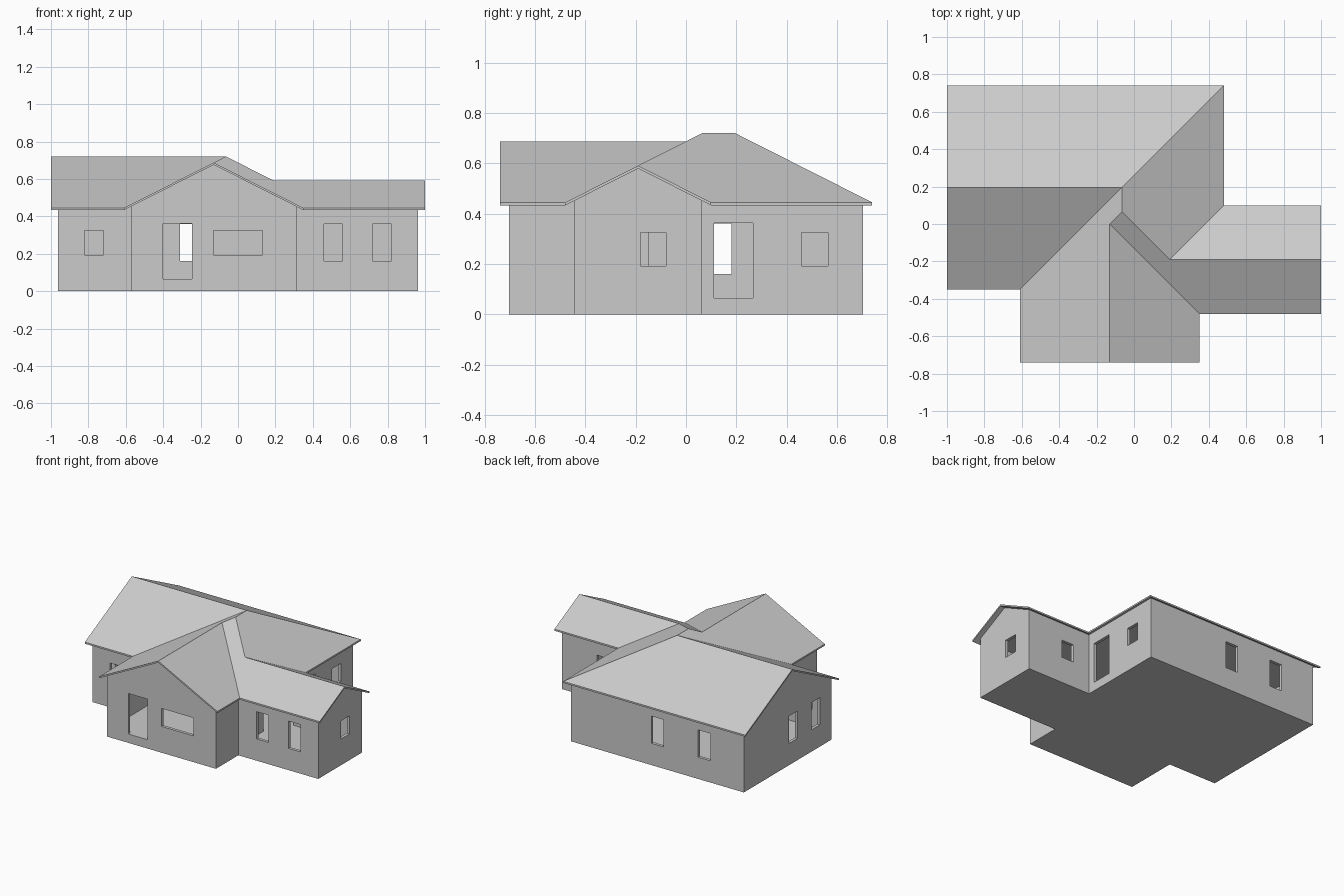
import bpy, bmesh
from mathutils import Vector

if "Cube" in bpy.data.objects:
    bpy.data.objects.remove(bpy.data.objects["Cube"])

EAVE, SLOPE, ROOF_T = 0.445, 0.505, 0.012
INSET, WALL_T, FLOOR = 0.037, 0.022, 0.065


def solid(name, polys, offset):
    """Sweep connected flat polygons by an offset into one closed solid."""
    bm = bmesh.new()
    verts, edges = {}, {}

    def vert(p):
        key = tuple(round(c, 5) for c in p)
        if key not in verts:
            verts[key] = bm.verts.new(key)
        return verts[key]

    def moved(p):
        return Vector(p) + Vector(offset)

    for poly in polys:
        bm.faces.new([vert(p) for p in poly])
        bm.faces.new([vert(moved(p)) for p in reversed(poly)])
        for a, b in zip(poly, poly[1:] + poly[:1]):
            edges.setdefault(frozenset((a, b)), []).append((a, b))
    for used in edges.values():
        if len(used) == 1:
            a, b = used[0]
            bm.faces.new([vert(a), vert(moved(a)), vert(moved(b)), vert(b)])
    bmesh.ops.recalc_face_normals(bm, faces=bm.faces)
    mesh = bpy.data.meshes.new(name)
    bm.to_mesh(mesh)
    bm.free()
    obj = bpy.data.objects.new(name, mesh)
    bpy.context.collection.objects.link(obj)
    return obj


def inset(outline, d, z):
    """Offset a right-angled counter-clockwise outline inward."""
    out = []
    for i, p in enumerate(outline):
        p = Vector(p)
        e1 = (p - Vector(outline[i - 1])).normalized()
        e2 = (Vector(outline[(i + 1) % len(outline)]) - p).normalized()
        out.append((p.x - d * (e1.y + e2.y), p.y + d * (e1.x + e2.x), z))
    return out


# Eave outline, counter-clockwise
eaves = [(-1, .74), (-1, -.35), (-.61, -.35), (-.61, -.74), (.35, -.74),
         (.35, -.48), (1, -.48), (1, .10), (.48, .10), (.48, .74)]

# Roof slopes: x, y, distance in from the eave
peak_n, peak_s = (-.065, .195, .545), (-.065, .065, .545)
front_in, front_out = (-.13, 0, .48), (-.13, -.74, .48)
wing_in, wing_out = (.19, -.19, .29), (1, -.19, .29)
left_out = (-1, .195, .545)
slopes = [
    [(-1, .74), (.48, .74), peak_n, left_out],
    [(-1, -.35), (-.61, -.35), peak_n, left_out],
    [(-.61, -.35), (-.61, -.74), front_out, front_in, peak_s, peak_n],
    [(.35, -.74), (.35, -.48), front_in, front_out],
    [(1, -.48), (.35, -.48), front_in, peak_s, wing_in, wing_out],
    [(1, .10), (.48, .10), wing_in, wing_out],
    [(.48, .74), (.48, .10), wing_in, peak_s, peak_n],
]
slopes = [[(p[0], p[1], EAVE + SLOPE * (p[2] if len(p) > 2 else 0)) for p in s]
          for s in slopes]
solid("roof", slopes, (0, 0, -ROOF_T))

# Outer walls as a ring
under = EAVE - ROOF_T
top = under + SLOPE * INSET
outer = inset(eaves, INSET, top)
inner = inset(eaves, INSET + WALL_T, top)
n = len(outer)
walls = solid("outer_walls", [[outer[i], outer[(i + 1) % n], inner[(i + 1) % n], inner[i]]
                              for i in range(n)], (0, 0, -top))

# Gable triangles above the walls
for name, axis, wall, mid, half in [("left_gable", 0, -1 + INSET, .195, .545),
                                    ("right_gable", 0, 1 - INSET, -.19, .29),
                                    ("front_gable", 1, -.74 + INSET, -.13, .48)]:
    w = half - INSET
    tri = [(mid - w, top), (mid + w, top), (mid, under + SLOPE * half)]
    depth = WALL_T if wall < 0 else -WALL_T
    if axis == 0:
        solid(name, [[(wall, a, z) for a, z in tri]], (depth, 0, 0))
    else:
        solid(name, [[(a, wall, z) for a, z in tri]], (0, depth, 0))

# Floor and ceiling
solid("floor_slab", [inset(eaves, INSET + WALL_T, FLOOR)], (0, 0, -FLOOR))
solid("ceiling", [inset(eaves, INSET + WALL_T, .43)], (0, 0, .01))

# Inner partitions
for name, x, y0, y1 in [("right_partition", .293, -.43, -.15),
                        ("left_partition", -.573, -.31, -.05)]:
    solid(name, [[(x, y0, .43), (x + .02, y0, .43), (x + .02, y1, .43), (x, y1, .43)]],
          (0, 0, FLOOR - .43))

# Openings: x0, x1, y0, y1 of each box cut through a wall
D = .05
FRONT, BACK, LEFT, RIGHT = -.703, .703, -.963, .963
STEP_X, STEP_Y, WING_Y, SIDE_Y = .443, .063, -.443, -.313


def along_x(y, *spans):
    return [(a, b, y - D, y + D) for a, b in spans]


def along_y(x, *spans):
    return [(x - D, x + D, a, b) for a, b in spans]


openings = [
    ("small_windows", .193, .325,
     along_x(SIDE_Y, (-.82, -.72)) + along_x(FRONT, (-.13, .13))
     + along_y(RIGHT, (-.18, -.08)) + along_x(STEP_Y, (.58, .68))
     + along_y(STEP_X, (.46, .565))),
    ("tall_windows", .16, .36,
     along_x(WING_Y, (.46, .56), (.72, .82)) + along_x(BACK, (-.31, -.21), (-.69, -.59))
     + along_y(LEFT, (.08, .18), (-.18, -.08))),
    ("doors", FLOOR, .363,
     along_x(FRONT, (-.40, -.245)) + along_y(STEP_X, (.112, .267))),
]
for name, z0, z1, boxes in openings:
    cutter = solid(name + "_cutter", [[(a, c, z1), (b, c, z1), (b, d, z1), (a, d, z1)]
                                      for a, b, c, d in boxes], (0, 0, z0 - z1))
    cutter.hide_render = True
    cutter.hide_set(True)
    mod = walls.modifiers.new(name, 'BOOLEAN')
    mod.operation, mod.solver, mod.object = 'DIFFERENCE', 'EXACT', cutter
